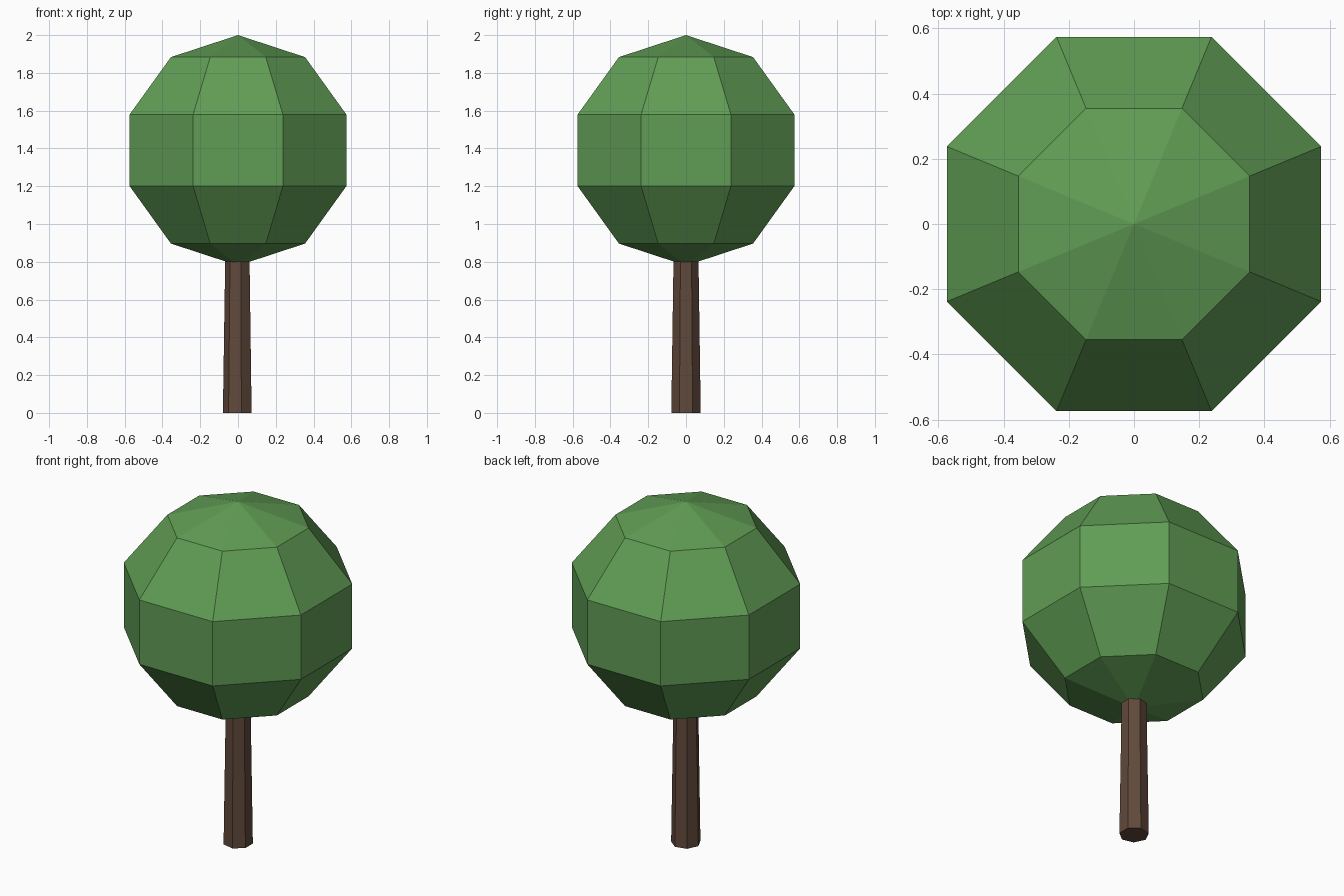
import bpy
import math

cube = bpy.data.objects.get("Cube")
if cube:
    bpy.data.objects.remove(cube, do_unlink=True)


def make_material(name, color):
    mat = bpy.data.materials.new(name)
    mat.use_nodes = True
    mat.diffuse_color = color
    mat.node_tree.nodes["Principled BSDF"].inputs["Base Color"].default_value = color
    return mat


def finish(name, mat):
    obj = bpy.context.object
    obj.name = obj.data.name = name
    obj.data.materials.append(mat)
    bpy.ops.object.transform_apply(location=False, rotation=True, scale=True)
    bpy.ops.object.shade_flat()
    return obj


leaf_green = make_material("leaf green", (0.118, 0.335, 0.089, 1))
bark_brown = make_material("bark brown", (0.118, 0.066, 0.044, 1))

# Trunk: tapered seven-sided post, one corner towards -x, top hidden in the leaves
TRUNK_HEIGHT = 1.0
bpy.ops.mesh.primitive_cone_add(
    vertices=7, radius1=0.08, radius2=0.065, depth=TRUNK_HEIGHT,
    location=(0, 0, TRUNK_HEIGHT / 2), rotation=(0, 0, math.pi / 2))
finish("trunk", bark_brown)

# Canopy: faceted eight-sided ball, slightly flattened, flat sides facing the axes
bpy.ops.mesh.primitive_uv_sphere_add(
    segments=8, ring_count=5, radius=1,
    location=(0, 0, 1.39), rotation=(0, 0, math.pi / 8))
bpy.context.object.scale = (0.654, 0.654, 0.61)
finish("canopy", leaf_green)
